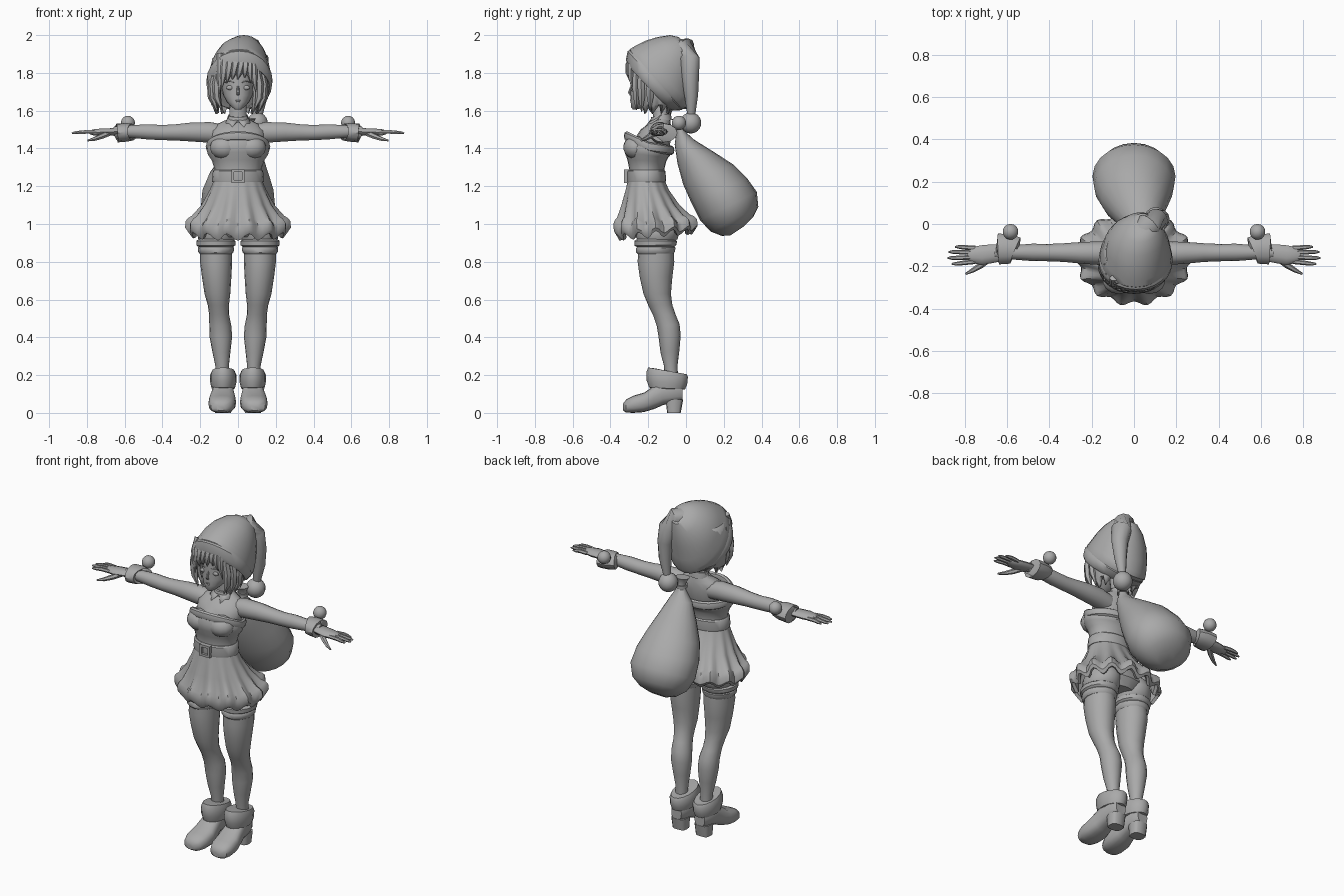
import bpy, bmesh, math
from mathutils import Vector

mat = bpy.data.materials.new("plain_grey")
mat.diffuse_color = (0.4, 0.4, 0.4, 1)
TAU = 2 * math.pi


def finish(name, bm, angle=40):
    bmesh.ops.recalc_face_normals(bm, faces=bm.faces)
    me = bpy.data.meshes.new(name)
    bm.to_mesh(me)
    bm.free()
    ob = bpy.data.objects.new(name, me)
    bpy.context.collection.objects.link(ob)
    me.materials.append(mat)
    bpy.ops.object.select_all(action='DESELECT')
    ob.select_set(True)
    bpy.context.view_layer.objects.active = ob
    bpy.ops.object.shade_smooth_by_angle(angle=math.radians(angle))
    return ob


def loft(name, rings, caps=True, closed=True, loop=False, angle=40):
    """Skin a series of equal point rings."""
    bm = bmesh.new()
    rows = [[bm.verts.new(p) for p in r] for r in rings]
    n = len(rows[0])
    for a, b in list(zip(rows, rows[1:])) + ([(rows[-1], rows[0])] if loop else []):
        for i in range(n if closed else n - 1):
            j = (i + 1) % n
            bm.faces.new((a[i], a[j], b[j], b[i]))
    if caps and closed and not loop:
        bm.faces.new(rows[0])
        bm.faces.new(rows[-1])
    return finish(name, bm, angle)


def oval(y1, z1, y2, z2, hw, xc=0, n=16, power=1, s=1):
    """Ellipse spanning front point to back point, half width hw."""
    def sq(v):
        return math.copysign(abs(v) ** power, v)
    pts = []
    for i in range(n):
        a = TAU * i / n
        c, d = sq(math.cos(a)), sq(math.sin(a))
        pts.append((s * (xc + hw * c), (y1 + y2) / 2 - (y2 - y1) / 2 * d,
                    (z1 + z2) / 2 - (z2 - z1) / 2 * d))
    return pts


def stack(name, rows, n=16, power=1, s=1, caps=True):
    return loft(name, [oval(*r, n=n, power=power, s=s) for r in rows], caps)


def tube(name, pts, n=10, wide=1, s=1, caps=True):
    """Tube through (x, y, z, radius) points, optionally flattened."""
    P = [Vector((s * p[0], p[1], p[2])) for p in pts]
    rings = []
    for i, p in enumerate(P):
        t = (P[min(i + 1, len(P) - 1)] - P[max(i - 1, 0)]).normalized()
        up = Vector((0, 0, 1)) if abs(t.z) < 0.75 else Vector((0, 1, 0))
        u = t.cross(up).normalized()
        v = u.cross(t)
        r = pts[i][3]
        rings.append([p + u * (r * wide * math.cos(TAU * k / n)) + v * (r * math.sin(TAU * k / n))
                      for k in range(n)])
    return loft(name, rings, caps)


def ball(name, x, y, z, r, squash=(1, 1, 1)):
    bm = bmesh.new()
    bmesh.ops.create_uvsphere(bm, u_segments=14, v_segments=9, radius=r)
    for v in bm.verts:
        v.co = Vector((v.co.x * squash[0] + x, v.co.y * squash[1] + y, v.co.z * squash[2] + z))
    return finish(name, bm)


# Upper body, bodice and belt
stack("upper_body", [(-.27, 1.36, -.1, 1.36, .12), (-.28, 1.44, -.085, 1.42, .14),
                     (-.24, 1.5, -.075, 1.48, .145), (-.2, 1.53, -.08, 1.525, .115),
                     (-.175, 1.55, -.085, 1.555, .06), (-.175, 1.58, -.09, 1.58, .045),
                     (-.19, 1.68, -.09, 1.66, .045)])
stack("bodice", [(-.305, 1.22, -.115, 1.22, .128), (-.3, 1.29, -.115, 1.29, .124),
                 (-.31, 1.34, -.105, 1.33, .138), (-.325, 1.38, -.095, 1.35, .158),
                 (-.33, 1.42, -.085, 1.36, .166), (-.318, 1.45, -.085, 1.385, .16)], 24)
for s in (1, -1):
    ball("bust", s * .072, -.265, 1.405, .078, (1, .85, .8))
trim = []
for i in range(32):
    a = TAU * i / 32
    c, d = math.cos(a), math.sin(a)
    trim.append([(c * (.155 + .016 * math.cos(b)), -.195 - d * (.118 + .016 * math.cos(b)),
                  1.418 + .038 * d + .025 * math.sin(b) + .02 * (abs(d) - .5))
                 for b in (TAU * k / 8 for k in range(8))])
loft("bodice_trim", trim, loop=True)
stack("belt", [(-.312, 1.222, -.108, 1.222, .136), (-.314, 1.23, -.106, 1.23, .138),
               (-.312, 1.28, -.108, 1.28, .133), (-.305, 1.287, -.115, 1.287, .126)], 24)
frame = [[(x * k, y, 1.253 + z * k) for x, z in ((-.035, -.035), (.035, -.035), (.035, .035), (-.035, .035))]
         for k, y in ((1, -.3), (1, -.327), (.6, -.327), (.6, -.3))]
loft("belt_buckle", frame, loop=True)

# Pleated skirt ending in a scalloped trim
skirt = []
for z, yc, rx, ry, w, dz in ((1.23, -.21, .128, .098, 0, 0), (1.18, -.205, .148, .115, .002, 0),
                             (1.1, -.188, .188, .152, .006, 0), (1.035, -.172, .235, .187, .01, .008),
                             (1.02, -.168, .252, .202, .012, .012), (1.0, -.163, .266, .214, .012, .014),
                             (.965, -.16, .268, .216, .012, .016), (.945, -.16, .255, .203, .012, .018),
                             (.95, -.16, .238, .186, .012, .016), (1.02, -.17, .225, .178, .01, .01),
                             (1.1, -.188, .178, .142, .006, 0)):
    ring = []
    for i in range(84):
        a = TAU * i / 84
        wave = math.cos(14 * a)
        ring.append(((rx + w * wave) * math.cos(a), yc - (ry + w * wave) * math.sin(a),
                     z + dz * wave - dz * .9 * math.sin(a)))
    skirt.append(ring)
loft("skirt", skirt, caps=False)

# Legs and footwear
stack("hips", [(-.25, .93, -.06, .93, .1), (-.29, .98, -.03, .98, .19),
               (-.29, 1.06, -.05, 1.06, .17), (-.28, 1.15, -.1, 1.15, .13)])
for s in (1, -1):
    stack("shorts_leg", [(-.245, .9, -.07, .9, .085, .112), (-.265, .93, -.045, .92, .1, .113),
                         (-.265, .97, -.03, .97, .1, .11), (-.25, 1.02, -.05, 1.02, .09, .1)], s=s)
    stack("leg", [(-.11, .14, -.04, .14, .034, .084), (-.117, .25, -.045, .25, .036, .084),
                  (-.135, .32, -.035, .33, .048, .088), (-.145, .4, -.028, .41, .06, .091),
                  (-.155, .46, -.034, .47, .058, .094), (-.175, .52, -.055, .52, .053, .1),
                  (-.2, .57, -.072, .57, .056, .104), (-.225, .63, -.08, .63, .068, .109),
                  (-.245, .72, -.072, .72, .078, .113), (-.256, .8, -.062, .8, .085, .116),
                  (-.25, .94, -.07, .94, .085, .115)], s=s)
    stack("thigh_band", [(-.255, .84, -.065, .845, .086, .117), (-.264, .85, -.058, .855, .094, .117),
                         (-.264, .872, -.056, .875, .096, .117), (-.26, .878, -.06, .88, .092, .117),
                         (-.272, .885, -.05, .89, .103, .117), (-.274, .91, -.048, .91, .104, .117),
                         (-.25, .925, -.065, .92, .088, .117)], s=s)
    stack("boot_cuff", [(-.17, .125, -.03, .12, .045, .078), (-.195, .135, -.005, .125, .062, .078),
                        (-.208, .17, .006, .15, .069, .078), (-.21, .215, .01, .19, .069, .078),
                        (-.2, .24, .003, .205, .06, .078), (-.16, .235, -.02, .205, .042, .08)], s=s)
    stack("boot", [(-.333, .012, -.333, .05, .025, .09), (-.318, .002, -.315, .072, .055, .089),
                   (-.28, 0, -.275, .092, .07, .086), (-.225, .004, -.22, .108, .073, .083),
                   (-.17, .02, -.175, .14, .064, .081), (-.12, .042, -.13, .17, .056, .08),
                   (-.06, .055, -.06, .17, .054, .079), (-.018, .065, -.02, .15, .034, .079)],
          power=.75, s=s)
    stack("boot_heel", [(-.1, 0, -.028, 0, .043, .079), (-.108, .07, -.015, .07, .047, .079)],
          12, .6, s)

    # Arms, wrist cuffs and hands
    tube("arm", [(.08, -.14, 1.475, .052), (.15, -.138, 1.485, .056), (.25, -.136, 1.487, .051),
                 (.33, -.135, 1.485, .044), (.4, -.135, 1.484, .041), (.48, -.134, 1.488, .041),
                 (.58, -.134, 1.49, .033), (.66, -.136, 1.49, .025)], 14, s=s)
    tube("wrist_cuff", [(.565, -.128, 1.487, .03), (.56, -.125, 1.487, .045), (.59, -.118, 1.485, .049),
                        (.64, -.118, 1.482, .05), (.645, -.12, 1.482, .034), (.61, -.125, 1.485, .025)],
         12, 1.45, s)
    ball("cuff_pompom", s * .583, -.037, 1.535, .038)
    tube("palm", [(.63, -.136, 1.49, .018), (.67, -.14, 1.488, .02), (.72, -.147, 1.486, .021),
                  (.765, -.147, 1.485, .017), (.785, -.147, 1.485, .01)], 10, 2.2, s)
    for y0, y1, end in ((-.113, -.108, .845), (-.135, -.132, .875), (-.157, -.16, .88), (-.178, -.188, .86)):
        tube("finger", [(.75, y0, 1.486, .011), (.8, (y0 + y1) / 2, 1.488, .011),
                        (end - .02, y1, 1.484, .009), (end, y1, 1.481, .004)], 6, s=s)
    tube("thumb", [(.68, -.16, 1.483, .016), (.72, -.193, 1.465, .015), (.76, -.218, 1.45, .011),
                   (.795, -.236, 1.442, .005)], 6, s=s)

    # Collar points
    bm = bmesh.new()
    quad = [bm.verts.new((s * x, y, z)) for x, y, z in
            ((.004, -.19, 1.55), (.038, -.225, 1.505), (.066, -.18, 1.535), (.05, -.13, 1.58))]
    bm.faces.new(quad)
    finish("collar_point", bm).modifiers.new("thickness", 'SOLIDIFY').thickness = .008

# Head and face
stack("collar_band", [(-.19, 1.535, -.075, 1.55, .062), (-.185, 1.565, -.08, 1.585, .052)])
stack("head", [(-.28, 1.605, -.235, 1.612, .018), (-.29, 1.618, -.2, 1.625, .036),
               (-.293, 1.645, -.14, 1.65, .06), (-.295, 1.68, -.08, 1.68, .078),
               (-.292, 1.72, -.03, 1.72, .088), (-.296, 1.77, -.01, 1.77, .094),
               (-.288, 1.84, -.01, 1.84, .1), (-.25, 1.91, -.03, 1.91, .085)], 20, .9)
tube("nose", [(0, -.288, 1.735, .005), (0, -.3, 1.695, .009), (0, -.292, 1.683, .007)], 6)
ball("upper_lip", 0, -.291, 1.657, .016, (1, .3, .25))
ball("lower_lip", 0, -.29, 1.649, .013, (1, .35, .28))
for s in (1, -1):
    ball("eye", s * .043, -.28, 1.722, .02, (1, .4, .6))
    tube("brow", [(s * .022, -.293, 1.75, .003), (s * .045, -.286, 1.757, .004), (s * .068, -.27, 1.75, .003)], 6)

# Bobbed hair: an open-fronted shell plus separate locks
shell = []
for z, hw, y1, y2, open_a in ((1.88, .13, -.27, -.01, .5), (1.78, .148, -.28, -.01, .62),
                              (1.69, .15, -.275, -.03, .68), (1.63, .135, -.26, -.06, .75),
                              (1.605, .115, -.245, -.08, .8)):
    row = []
    for i in range(33):
        a = -math.pi / 2 + open_a + (TAU - 2 * open_a) * i / 32
        row.append((hw * math.cos(a) - .006, (y1 + y2) / 2 + (y2 - y1) / 2 * math.sin(a),
                    z + (.016 * (i % 4 - 1.5) if z < 1.62 else 0)))
    shell.append(row)
hair = loft("hair_shell", shell, closed=False)
hair.modifiers.new("thickness", 'SOLIDIFY').thickness = .015
for x0, x1, z1 in ((-.095, -.098, 1.69), (-.072, -.085, 1.72), (-.045, -.06, 1.745), (-.015, -.03, 1.765),
                   (.015, -.002, 1.765), (.04, .035, 1.775), (.06, .068, 1.75), (.08, .093, 1.70)):
    y = -.3 + 2.8 * x0 * x0
    tube("fringe_lock", [(x0, y + .02, 1.9, .016), (x0, y - .008, 1.84, .017),
                         ((x0 + x1) / 2, y - .01, (1.84 + z1) / 2, .013), (x1, y + .002, z1, .002)], 6, 1.3)
for s in (1, -1):
    for x, y, z in ((.1, -.262, 1.605), (.122, -.235, 1.595), (.128, -.19, 1.6)):
        tube("side_lock", [(x - .005, y, 1.85, .018), (x + .015, y - .003, 1.74, .022),
                           (x + .012, y, 1.67, .02), (x - .012, y, z, .003)], 6, s=s)

# Floppy hat with rolled brim, hanging tail and pompom
stack("hat", [(-.275, 1.85, -.085, 1.63, .135, .005), (-.3, 1.845, -.09, 1.612, .152, .006),
              (-.308, 1.875, -.045, 1.605, .166, .007), (-.298, 1.925, .005, 1.61, .17, .008),
              (-.27, 1.942, .022, 1.635, .163, .01), (-.215, 1.97, .034, 1.7, .152, .012),
              (-.15, 1.99, .045, 1.78, .13, .018), (-.085, 2.0, .055, 1.86, .09, .03),
              (-.04, 1.99, .05, 1.92, .045, .04)], 24)
stack("hat_brim", [(-.285, 1.845, -.1, 1.625, .145, .005), (-.31, 1.84, -.09, 1.607, .162, .006),
                   (-.318, 1.87, -.062, 1.6, .173, .007), (-.309, 1.915, -.022, 1.603, .175, .008),
                   (-.29, 1.925, -.015, 1.615, .165, .008)], 24)
tube("hat_tail", [(.03, -.06, 1.92, .06), (.07, -.005, 1.925, .062), (.105, .015, 1.87, .058),
                  (.122, .022, 1.78, .047), (.122, .028, 1.68, .036), (.108, .028, 1.57, .02)], 12)
ball("hat_pompom", .103, .025, 1.535, .056)

# Sack with a gathered neck
stack("sack", [(-.075, 1.555, .0, 1.56, .042, .05), (-.06, 1.53, -.01, 1.53, .026, .053),
               (-.05, 1.49, -.005, 1.49, .028, .053), (-.06, 1.42, .045, 1.445, .068, .04),
               (-.045, 1.32, .15, 1.38, .112, .022), (-.015, 1.21, .25, 1.315, .158, .005),
               (.025, 1.12, .325, 1.24, .188, 0), (.075, 1.02, .375, 1.17, .196, 0),
               (.13, .96, .383, 1.09, .165, 0), (.19, .937, .355, 1.035, .11, 0),
               (.235, .94, .31, .99, .05, 0)], 20)
tube("sack_tie", [(.053, -.033, 1.498, .034), (.053, -.033, 1.515, .034)], 12)
